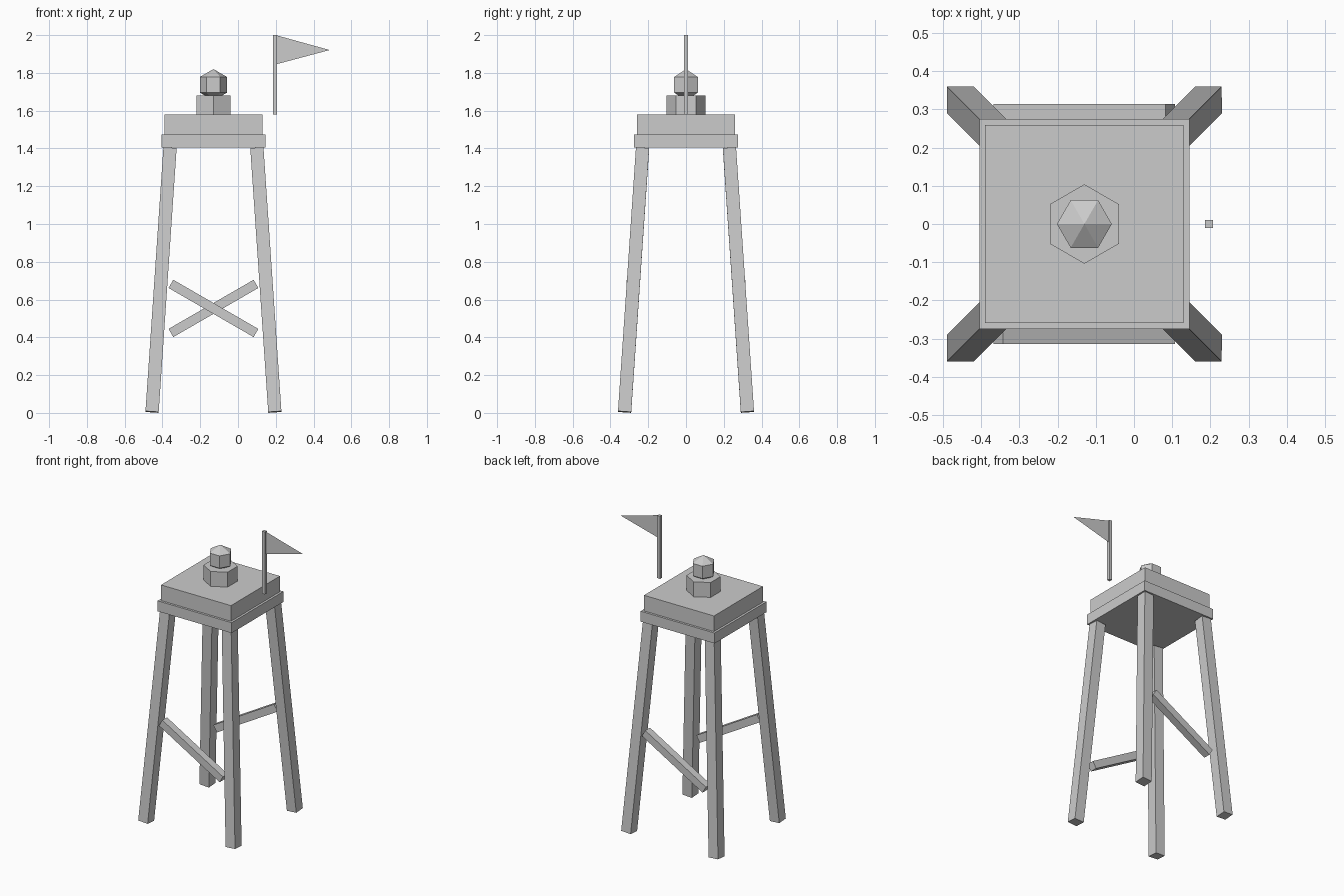
import bpy, math
from mathutils import Vector

if "Cube" in bpy.data.objects:
    bpy.data.objects.remove(bpy.data.objects["Cube"])

CX = -0.13  # tower axis


def box(name, center, size, rot=(0, 0, 0)):
    bpy.ops.mesh.primitive_cube_add(size=1, location=center, rotation=rot)
    ob = bpy.context.object
    ob.name = name
    ob.scale = size
    return ob


# Four splayed legs
foot, head, z0, z1 = 0.325, 0.23, 0.005, 1.402
tilt = math.atan((foot - head) / (z1 - z0))
length = Vector((foot - head, foot - head, z1 - z0)).length
mid = (foot + head) / 2
for sy, depth in ((-1, "front"), (1, "back")):
    for sx, side in ((-1, "left"), (1, "right")):
        box(f"{depth}_{side}_leg", (CX + sx * mid, sy * mid, (z0 + z1) / 2),
            (0.07, 0.07, length), (sy * tilt, -sx * tilt, 0))
    # Diagonal brace, opposite slope on front and back
    box(f"{depth}_brace", (CX, sy * 0.289, 0.553), (0.52, 0.05, 0.05),
        (0, -sy * math.radians(30), 0))

# Platform and roof slab
box("platform", (CX, 0, 1.44), (0.55, 0.55, 0.07))
box("upper_slab", (CX, 0, 1.5275), (0.52, 0.52, 0.105))

# Hexagonal lantern base and faceted lantern (corners point along y)
bpy.ops.mesh.primitive_cylinder_add(vertices=6, radius=0.104, depth=0.1,
                                    location=(CX, 0, 1.63))
bpy.context.object.name = "lantern_base"
bpy.ops.mesh.primitive_uv_sphere_add(segments=6, ring_count=3, radius=0.083,
                                     location=(CX, 0, 1.737),
                                     rotation=(0, 0, math.radians(30)))
bpy.context.object.name = "lantern"

# Flag pole and pennant
box("flag_pole", (0.196, 0, 1.79), (0.021, 0.021, 0.42))
mesh = bpy.data.meshes.new("pennant")
mesh.from_pydata([(0.2, 0, 2.0), (0.2, 0, 1.845), (0.485, 0, 1.921)], [], [(0, 1, 2)])
bpy.context.collection.objects.link(bpy.data.objects.new("pennant", mesh))
